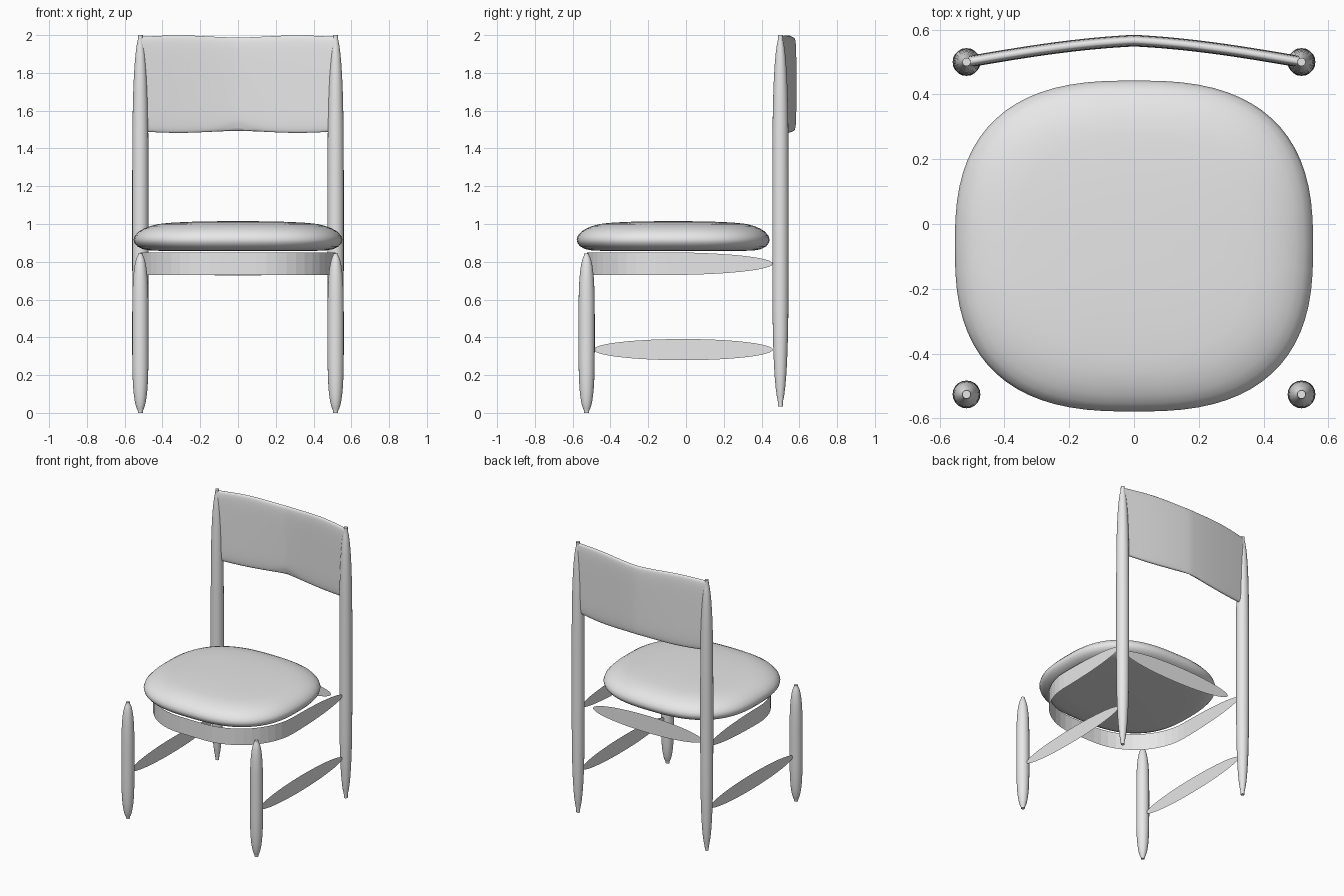
import bpy, bmesh, math
from mathutils import Matrix

if "Cube" in bpy.data.objects:
    bpy.data.objects.remove(bpy.data.objects["Cube"])

grey = bpy.data.materials.new("plain_grey")
grey.use_nodes = True
GREY = (0.8, 0.8, 0.8, 1)
grey.diffuse_color = GREY
grey.node_tree.nodes["Principled BSDF"].inputs["Base Color"].default_value = GREY


def finish(name, bm, smooth=None):
    """Turn a bmesh into a named object with the grey material."""
    bmesh.ops.recalc_face_normals(bm, faces=bm.faces)
    mesh = bpy.data.meshes.new(name)
    bm.to_mesh(mesh)
    bm.free()
    mesh.materials.append(grey)
    ob = bpy.data.objects.new(name, mesh)
    bpy.context.collection.objects.link(ob)
    if smooth:
        bpy.ops.object.select_all(action="DESELECT")
        ob.select_set(True)
        bpy.context.view_layer.objects.active = ob
        bpy.ops.object.shade_smooth_by_angle(angle=math.radians(smooth))
    return ob


def loft(rings, closed=True, caps=True):
    """Skin a row of equal-length point rings."""
    bm = bmesh.new()
    rows = [[bm.verts.new(p) for p in ring] for ring in rings]
    n = len(rows[0])
    for a, b in zip(rows, rows[1:]):
        for i in range(n if closed else n - 1):
            j = (i + 1) % n
            bm.faces.new((a[i], a[j], b[j], b[i]))
    if caps:
        bm.faces.new(rows[0])
        bm.faces.new(rows[-1])
    return bm


def spindle(name, x, y, z0, z1, radius=0.043, sides=20, steps=28):
    """Leg that swells from blunt, narrow ends."""
    rings = []
    for s in range(steps + 1):
        t = -math.cos(math.pi * s / steps)
        r = radius * max(0.3, math.sqrt(max(0, 1 - t ** 4)))
        z = (z0 + z1) / 2 + t * (z1 - z0) / 2
        rings.append([(x + r * math.cos(a), y + r * math.sin(a), z)
                      for a in (math.tau * i / sides for i in range(sides))])
    finish(name, loft(rings), 50)


def blade(name, centre, half_length, half_height, along_y):
    """Paper-thin upright oval rail."""
    bm = bmesh.new()
    bmesh.ops.create_circle(bm, cap_ends=True, radius=1, segments=48)
    turn = Matrix.Rotation(math.pi / 2 if along_y else 0, 4, "Z")
    stand = Matrix.Rotation(math.pi / 2, 4, "X")
    size = Matrix.Diagonal((half_length, half_height, 1, 1))
    bm.transform(Matrix.Translation(centre) @ turn @ stand @ size)
    finish(name, bm)


# Legs and side stretchers
LEG_X = 0.517
for side, s in (("left", 1), ("right", -1)):
    spindle("front_leg_" + side, s * LEG_X, -0.526, 0.0, 0.845)
    spindle("back_leg_" + side, s * LEG_X, 0.5, 0.035, 2.0)
    blade("stretcher_" + side, (s * LEG_X, -0.015, 0.335), 0.475, 0.056, True)

# Back rail under the seat
blade("back_rail", (0, 0.44, 0.788), 0.44, 0.062, False)

# Curved apron: a U-shaped band that tapers to points at the back legs
R, CY, END = 0.42, -0.105, 0.46
half = [(LEG_X, CY + (END - CY) * math.sin(math.pi / 2 * (1 - i / 12))) for i in range(12)]
half += [(LEG_X - R + R * math.cos(a), CY - R * math.sin(a))
         for a in (math.pi / 2 * i / 12 for i in range(13))]
path = half + [(-x, y) for x, y in reversed(half)]
band = []
for x, y in path:
    t = max(0, (y - CY) / (END - CY))
    h = 0.06 * max(0.01, math.sqrt(max(0, 1 - t * t)))
    band.append([(x, y, 0.79 - h), (x, y, 0.79 + h)])
finish("seat_apron", loft(band, closed=False, caps=False))


# Cushion: squarish rounded outline, stacked at (scale, height)
def outline(scale, z, n=72, power=2 / 2.65):
    pts = []
    for i in range(n):
        c, s = math.cos(math.tau * i / n), math.sin(math.tau * i / n)
        pts.append((scale * 0.553 * math.copysign(abs(c) ** power, c),
                    -0.068 + scale * 0.511 * math.copysign(abs(s) ** power, s), z))
    return pts


layers = [(0.6, 0.857), (0.83, 0.859), (0.91, 0.867), (0.965, 0.882), (0.992, 0.9),
          (1, 0.917), (0.987, 0.938), (0.95, 0.96), (0.9, 0.976), (0.84, 0.989),
          (0.76, 1.0), (0.66, 1.006), (0.5, 1.011), (0.3, 1.014), (0.12, 1.015)]
finish("seat_cushion", loft([outline(*l) for l in layers]), 50)

# Backrest: bowed panel with rounded edges and a notch low on its front
rings = []
STEPS, N, THICK = 40, 32, 0.018
for k in range(STEPS + 1):
    u = 2 * k / STEPS - 1
    bow = 0.5 + 0.066 * (0.6 * math.cos(u * math.pi / 2) + 0.4 * (1 - abs(u)))
    wave = math.sin(math.pi * min(1, abs(u) * 0.82)) ** 2
    top, low = 1.988 + 0.011 * wave, 1.492 - 0.01 * wave
    notch = 0.03 * max(0, 1 - abs(u) / 0.28) ** 1.3
    ring = []
    for i in range(N):
        a = math.tau * (i + 0.5) / N
        c, s = math.cos(a), math.sin(a)
        y = bow + THICK * math.copysign(abs(c) ** 0.6, c)
        v = math.copysign(abs(s) ** 0.35, s)
        z = (top + low) / 2 + v * (top - low) / 2
        if s < 0 and c < 0:
            z += notch * abs(v) ** 3 * min(1, -c * 2)
        ring.append((u * LEG_X, y, z))
    rings.append(ring)
finish("backrest_panel", loft(rings), 45)
